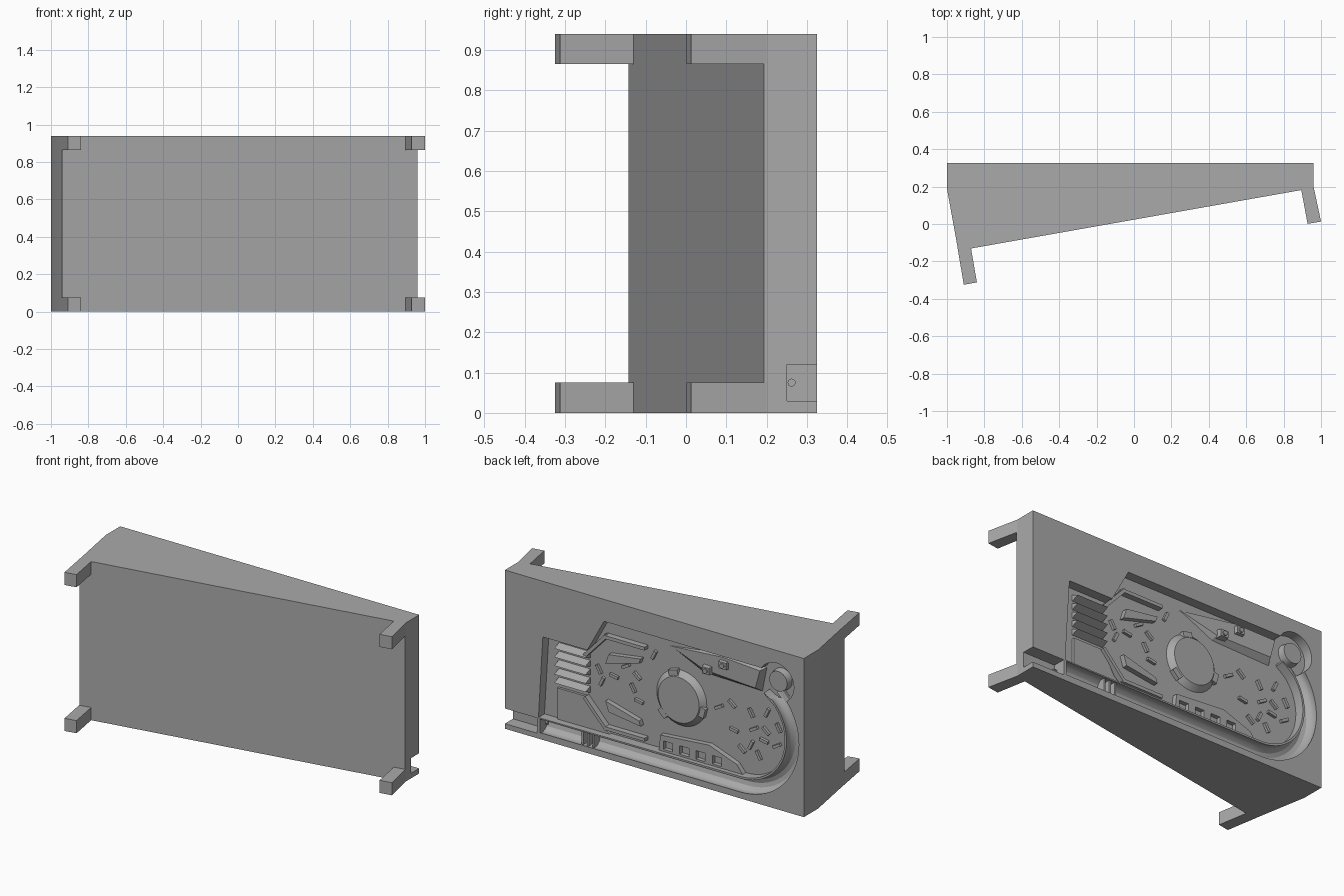
import bpy, bmesh, math
from mathutils import Vector

if "Cube" in bpy.data.objects:
    bpy.data.objects.remove(bpy.data.objects["Cube"])

BACK, FLOOR = 0.325, 0.268
grey = bpy.data.materials.new("plain grey")
grey.diffuse_color = (0.40, 0.40, 0.40, 1)
grey.use_nodes = True
grey.node_tree.nodes["Principled BSDF"].inputs["Base Color"].default_value = grey.diffuse_color


def loft(name, low, high):
    """Closed solid between two matching outlines."""
    bm = bmesh.new()
    a = [bm.verts.new(p) for p in low]
    b = [bm.verts.new(p) for p in high]
    bm.faces.new(a)
    bm.faces.new(b)
    for i in range(len(a)):
        j = (i + 1) % len(a)
        bm.faces.new((a[i], a[j], b[j], b[i]))
    bmesh.ops.recalc_face_normals(bm, faces=bm.faces)
    me = bpy.data.meshes.new(name)
    bm.to_mesh(me)
    bm.free()
    ob = bpy.data.objects.new(name, me)
    bpy.context.collection.objects.link(ob)
    me.materials.append(grey)
    return ob


def plan(name, pts, z0, z1):
    """Outline in x, y raised along z."""
    return loft(name, [(x, y, z0) for x, y in pts], [(x, y, z1) for x, y in pts])


def relief(name, pts, y0, y1, taper=1.0):
    """Outline in x, z pushed out along y."""
    cx = sum(p[0] for p in pts) / len(pts)
    cz = sum(p[1] for p in pts) / len(pts)
    return loft(name, [(x, y0, z) for x, z in pts],
                [(cx + (x - cx) * taper, y1, cz + (z - cz) * taper) for x, z in pts])


def arc(cx, cz, r, a0, a1, n):
    return [(cx + r * math.cos(math.radians(a0 + (a1 - a0) * i / n)),
             cz + r * math.sin(math.radians(a0 + (a1 - a0) * i / n))) for i in range(n + 1)]


def circle(cx, cz, r, n=32):
    return arc(cx, cz, r, 0, 360 - 360 / n, n - 1)


def rect(cx, cz, w, h, deg=0):
    c, s = math.cos(math.radians(deg)), math.sin(math.radians(deg))
    return [(cx + c * u * w / 2 - s * v * h / 2, cz + s * u * w / 2 + c * v * h / 2)
            for u, v in ((-1, -1), (1, -1), (1, 1), (-1, 1))]


def bar(name, p, q, w, height):
    d = Vector(q) - Vector(p)
    mid = (Vector(p) + Vector(q)) / 2
    pts = rect(mid.x, mid.y, d.length + w, w, math.degrees(math.atan2(d.y, d.x)))
    return relief(name, pts, FLOOR - 0.004, FLOOR + height)


def cut(target, cutter):
    m = target.modifiers.new("cut", 'BOOLEAN')
    m.operation, m.solver, m.object = 'DIFFERENCE', 'EXACT', cutter
    bpy.context.view_layer.objects.active = target
    bpy.ops.object.modifier_apply(modifier=m.name)
    bpy.data.objects.remove(cutter)


def smooth(ob):
    bpy.ops.object.select_all(action='DESELECT')
    ob.select_set(True)
    bpy.context.view_layer.objects.active = ob
    bpy.ops.object.shade_smooth_by_angle(angle=math.radians(30))


# Wedge cabinet
body = plan("cabinet", [(-1, BACK), (-1, 0.19), (-0.94, -0.143), (0.96, 0.193), (0.96, BACK)], 0, 0.94)

# Four corner legs
for z0 in (0, 0.865):
    plan("left_leg", [(-0.943, -0.13), (-0.91, -0.325), (-0.84, -0.312), (-0.873, -0.12)], z0, z0 + 0.075)
    plan("right_leg", [(0.96, 0.2), (1.0, 0.013), (0.928, 0.001), (0.893, 0.19)], z0, z0 + 0.075)

# Sunken playing field
field = [(0.74, 0.125), (0.711, 0.61), (0.42, 0.61), (0.31, 0.81), (-0.72, 0.81), (-0.74, 0.66)]
field += arc(-0.585, 0.42, 0.29, 140, 270, 20)
cut(body, relief("field_cutter", field, FLOOR, 0.4))

# Round pocket in the upper corner
cut(body, relief("pocket_cutter", circle(-0.82, 0.75, 0.115), FLOOR, 0.4))

# Rounded ball channel along the bottom and around the end
path = [(0.73, 0.078)] + arc(-0.585, 0.42, 0.342, 270, 130, 28)
inner, outer = [], []
curve = bpy.data.curves.new("channel_cutter", 'CURVE')
curve.dimensions = '3D'
curve.bevel_depth, curve.bevel_resolution, curve.use_fill_caps = 0.046, 4, True
spline = curve.splines.new('POLY')
spline.points.add(len(path) - 1)
for pt, (x, z) in zip(spline.points, path):
    pt.co = (x, 0.303, z, 1)
tube = bpy.data.objects.new("channel_cutter", curve)
bpy.context.collection.objects.link(tube)
bpy.ops.object.select_all(action='DESELECT')
tube.select_set(True)
bpy.context.view_layer.objects.active = tube
bpy.ops.object.convert(target='MESH')
cut(body, bpy.context.view_layer.objects.active)

# Plunger notch open to the side
cut(body, relief("notch_cutter", rect(0.87, 0.075, 0.24, 0.09), 0.25, 0.4))
smooth(body)
rod = loft("plunger_rod", [(0.72, 0.262 + u - 0.078, v) for u, v in circle(0.078, 0.075, 0.01, 12)],
           [(0.77, 0.262 + u - 0.078, v) for u, v in circle(0.078, 0.075, 0.01, 12)])
smooth(rod)

# Round boss in the pocket, and centre disc with sloped rim and lugs
smooth(relief("pocket_boss", circle(-0.82, 0.75, 0.065), FLOOR - 0.004, FLOOR + 0.04, 0.9))
smooth(relief("centre_disc", circle(-0.16, 0.46, 0.168, 48), FLOOR - 0.004, FLOOR + 0.03, 0.8))
for a in (75, 195, 315):
    c = math.radians(a)
    relief("disc_lug", rect(-0.16 + 0.15 * math.cos(c), 0.46 + 0.15 * math.sin(c), 0.04, 0.06, a),
           FLOOR - 0.004, FLOOR + 0.025)

# Stack of slats
for i in range(5):
    z = 0.555 - i * 0.051
    loft("slat", [(0.645, FLOOR - 0.004, z - 0.02), (0.645, FLOOR - 0.004, z + 0.02), (0.645, FLOOR + 0.045, z)],
         [(0.44, FLOOR - 0.004, z - 0.02), (0.44, FLOOR - 0.004, z + 0.02), (0.44, FLOOR + 0.045, z)])

# Drain plate, lane guides and slingshots
relief("drain_plate", [(0.645, 0.125), (0.645, 0.31), (0.45, 0.31), (0.37, 0.18), (0.3, 0.125)],
       FLOOR - 0.004, FLOOR + 0.015)
for s in (-1, 1):
    m = 0.435
    bar("lane_guide", (0.45, m + s * 0.13), (0.32, m + s * 0.27), 0.02, 0.035)
    bar("lane_guide", (0.32, m + s * 0.27), (0.07, m + s * 0.27), 0.02, 0.035)
    relief("slingshot", [(0.32, m + s * 0.11), (0.30, m + s * 0.17), (0.09, m + s * 0.20), (0.10, m + s * 0.17)],
           FLOOR - 0.004, FLOOR + 0.03)

# Rising ramp with two square targets
loft("ramp", [(-0.08, FLOOR - 0.004, 0.75), (-0.30, FLOOR - 0.004, 0.65), (-0.69, FLOOR - 0.004, 0.64),
              (-0.72, FLOOR - 0.004, 0.79), (-0.45, FLOOR - 0.004, 0.80)],
     [(-0.09, FLOOR + 0.003, 0.75), (-0.32, FLOOR + 0.022, 0.68), (-0.67, FLOOR + 0.04, 0.67),
      (-0.70, FLOOR + 0.04, 0.78), (-0.45, FLOOR + 0.03, 0.79)])
for x, z in ((-0.35, 0.69), (-0.46, 0.75)):
    relief("target", rect(x, z, 0.06, 0.05), FLOOR, FLOOR + 0.05, 0.8)
    smooth(relief("target_button", circle(x, z, 0.014, 12), FLOOR, FLOOR + 0.057))

# Side gallery with four windows
gallery = relief("gallery", [(-0.03, 0.125), (-0.04, 0.22), (-0.36, 0.245), (-0.54, 0.18), (-0.58, 0.13)],
                 FLOOR - 0.004, FLOOR + 0.03)
for i in range(4):
    cut(gallery, relief("window_cutter", rect(-0.09 - i * 0.107, 0.165, 0.06, 0.05), FLOOR + 0.005, 0.4))

# Three cross bars in the channel
for i in range(3):
    relief("channel_bar", rect(0.39 + i * 0.035, 0.078, 0.012, 0.085), 0.25, 0.312)

# Scattered pegs
pegs = [(0.377, 0.49), (0.357, 0.424), (0.278, 0.475), (0.2, 0.556), (0.127, 0.517), (0.154, 0.438),
        (0.016, 0.672), (0.114, 0.37), (-0.41, 0.477), (-0.495, 0.518), (-0.62, 0.498), (-0.725, 0.527),
        (-0.508, 0.367), (-0.639, 0.408), (-0.718, 0.417), (-0.80, 0.456), (-0.62, 0.308), (-0.705, 0.355),
        (-0.79, 0.348), (-0.56, 0.269), (-0.67, 0.26)]
for i, (x, z) in enumerate(pegs):
    relief("peg", rect(x, z, 0.055, 0.017, (60, 115, 10, 150, 40)[i % 5]), FLOOR - 0.004, FLOOR + 0.016)
